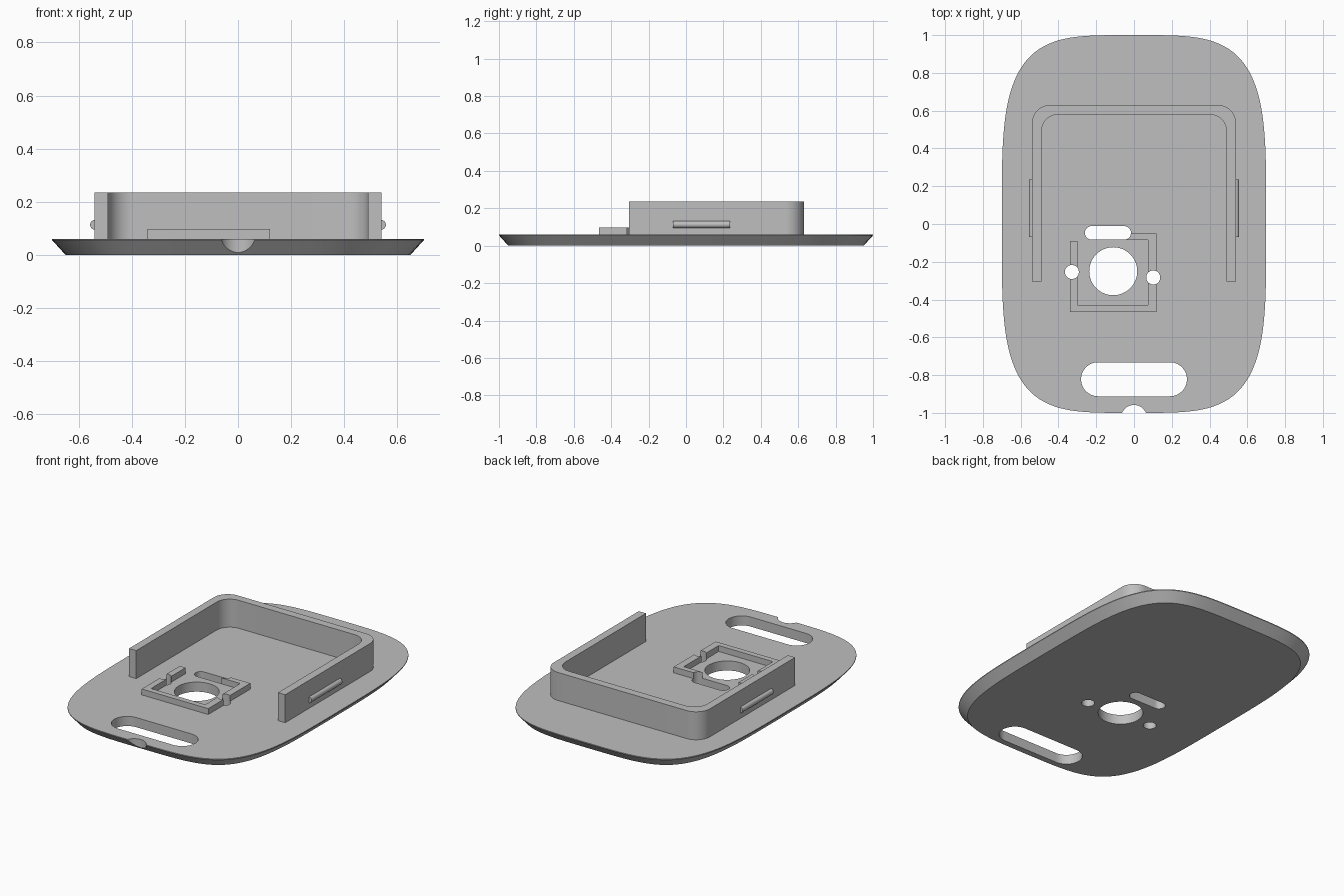
import bpy
import bmesh
from math import sin, cos, pi, copysign, hypot

cube = bpy.data.objects.get("Cube")
if cube:
    bpy.data.objects.remove(cube, do_unlink=True)

grey = bpy.data.materials.new("plain grey")
grey.use_nodes = True
GREY = (0.52, 0.52, 0.52, 1)
grey.diffuse_color = GREY
grey.node_tree.nodes["Principled BSDF"].inputs["Base Color"].default_value = GREY


def loft(name, rings):
    """Solid through a stack of matching outlines, each given as (points, z)."""
    bm = bmesh.new()
    loops = [[bm.verts.new((x, y, z)) for x, y in pts] for pts, z in rings]
    n = len(loops[0])
    bm.faces.new(loops[0][::-1])
    bm.faces.new(loops[-1])
    for low, high in zip(loops, loops[1:]):
        for i in range(n):
            j = (i + 1) % n
            bm.faces.new((low[i], low[j], high[j], high[i]))
    bmesh.ops.recalc_face_normals(bm, faces=bm.faces)
    mesh = bpy.data.meshes.new(name)
    bm.to_mesh(mesh)
    bm.free()
    mesh.materials.append(grey)
    obj = bpy.data.objects.new(name, mesh)
    bpy.context.collection.objects.link(obj)
    return obj


def prism(name, pts, z0, z1):
    return loft(name, [(pts, z0), (pts, z1)])


def arc(cx, cy, r, a0, a1, steps=16):
    angles = [a0 + (a1 - a0) * i / steps for i in range(steps + 1)]
    return [(cx + r * cos(a), cy + r * sin(a)) for a in angles]


def circle(cx, cy, r, steps=48):
    return arc(cx, cy, r, 0, 2 * pi, steps)[:-1]


def stadium(x0, x1, cy, r):
    return (arc(x1 - r, cy, r, -pi / 2, pi / 2, 24)
            + arc(x0 + r, cy, r, pi / 2, 3 * pi / 2, 24))


def rounded_outline(inset, half_w=0.7, half_l=1.0, power=4, steps=144):
    """Superellipse moved inward along its normals."""
    pts = []
    for i in range(steps):
        t = 2 * pi * i / steps
        c, s = cos(t), sin(t)
        x = half_w * copysign(abs(c) ** (2 / power), c)
        y = half_l * copysign(abs(s) ** (2 / power), s)
        nx, ny = x ** 3 / half_w ** 4, y ** 3 / half_l ** 4
        d = hypot(nx, ny)
        pts.append((x - inset * nx / d, y - inset * ny / d))
    return pts


def finish(obj, cutters=()):
    bpy.ops.object.select_all(action="DESELECT")
    bpy.context.view_layer.objects.active = obj
    obj.select_set(True)
    for cutter in cutters:
        mod = obj.modifiers.new("cut", "BOOLEAN")
        mod.operation = "DIFFERENCE"
        mod.solver = "EXACT"
        mod.object = cutter
        bpy.ops.object.modifier_apply(modifier=mod.name)
    bpy.ops.object.shade_smooth_by_angle(angle=pi / 6)


TOP = 0.06

# Base plate with an undercut edge and a thin lip
plate = loft("base_plate", [(rounded_outline(0.05), 0),
                            (rounded_outline(0), 0.055),
                            (rounded_outline(0), TOP)])

# Open frame around the round hole
frame = prism("small_frame", [
    (-0.055, -0.05), (0.12, -0.05), (0.12, -0.465), (-0.34, -0.465),
    (-0.34, -0.09), (-0.30, -0.09), (-0.30, -0.43), (0.075, -0.43),
    (0.075, -0.085), (-0.055, -0.085)], 0.05, 0.097)

# Holes through the plate and frame
holes = {
    "strap_slot": stadium(-0.28, 0.28, -0.822, 0.09),
    "edge_notch": circle(0, -1.026, 0.068),
    "round_hole": circle(-0.11, -0.25, 0.127, 64),
    "cable_slot": stadium(-0.26, -0.016, -0.047, 0.036),
    "left_pin_hole": circle(0.102, -0.283, 0.037),
    "right_pin_hole": circle(-0.329, -0.254, 0.037),
}
cutters = {}
for name, pts in holes.items():
    cutters[name] = prism(name + "_cutter", pts, -0.1, 0.3)
    cutters[name].hide_render = True
finish(plate, cutters.values())
finish(frame, [cutters[k] for k in ("cable_slot", "left_pin_hole", "right_pin_hole")])
for cutter in cutters.values():
    bpy.data.objects.remove(cutter, do_unlink=True)


# Three-sided holder wall, open at the front
def u_path(half, back, r, front=-0.305):
    return ([(half, front)] + arc(half - r, back - r, r, 0, pi / 2)
            + arc(r - half, back - r, r, pi / 2, pi) + [(-half, front)])


wall = prism("holder_wall",
             u_path(0.54, 0.63, 0.095) + u_path(0.49, 0.58, 0.09)[::-1], 0.055, 0.235)
finish(wall)

# Rounded snap ridges on the wall's outer sides
for side, sign in (("left", 1), ("right", -1)):
    bpy.ops.mesh.primitive_cylinder_add(vertices=32, radius=0.0185, depth=0.305,
                                        location=(sign * 0.5385, 0.083, 0.113),
                                        rotation=(pi / 2, 0, 0))
    ridge = bpy.context.object
    ridge.name = side + "_snap_ridge"
    ridge.data.materials.append(grey)
    finish(ridge)
